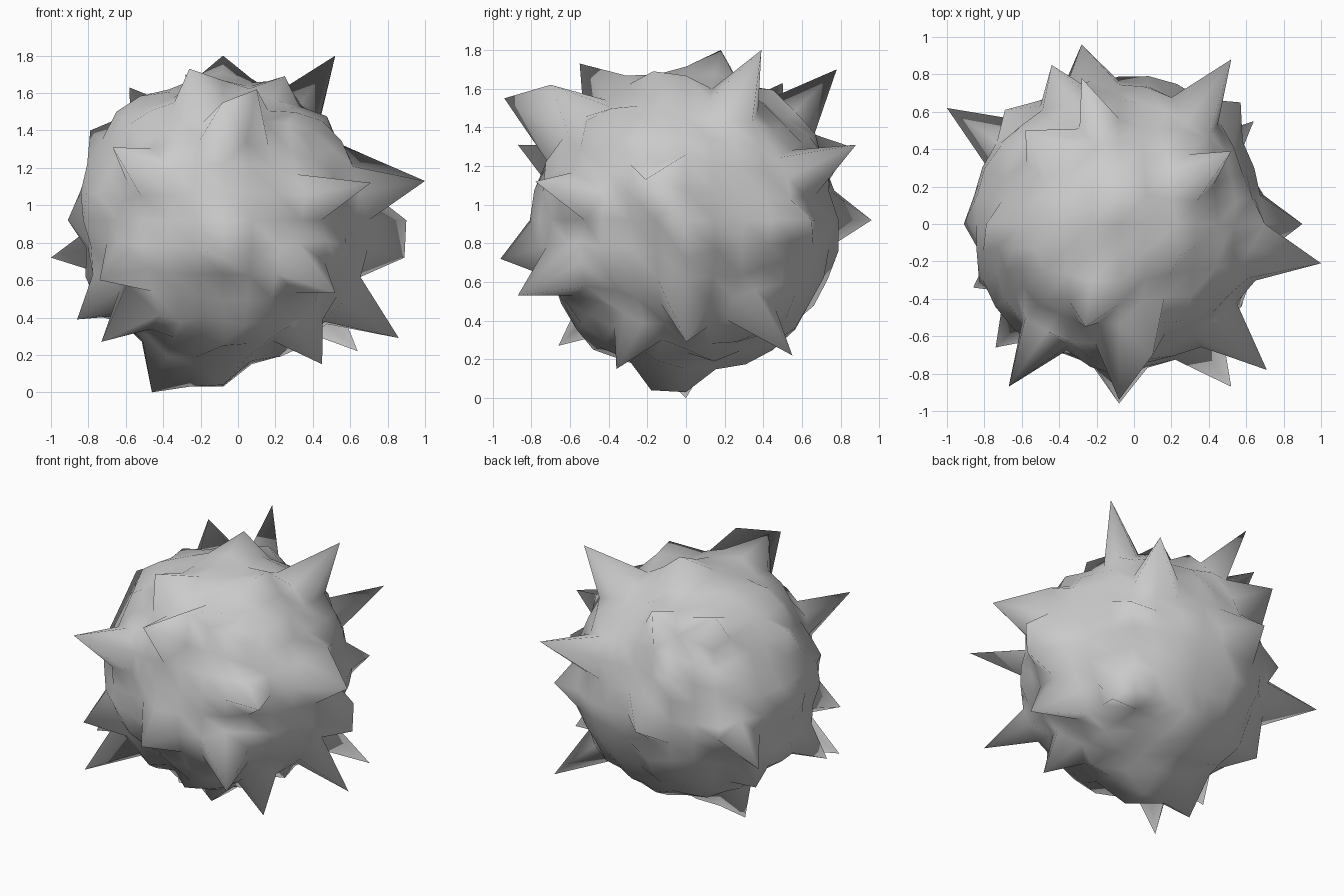
import bpy, bmesh, math, random
from mathutils import Vector

if "Cube" in bpy.data.objects:
    bpy.data.objects.remove(bpy.data.objects["Cube"])

random.seed(4)
CENTRE = Vector((-0.08, 0.0, 0.92))
BASE = 0.775

# Tips of the spikes and larger bumps
TIPS = [
    # upper side
    (-.08, .18, 1.8), (.52, .39, 1.8), (-.28, .78, 1.70), (-.26, -.55, 1.73),
    (.10, -.70, 1.62), (-.58, .50, 1.63), (.25, -.17, 1.69), (-.08, -.94, 1.55),
    (-.65, -.13, 1.50), (-.79, 0, 1.40),
    # around the middle
    (1.0, -.21, 1.13), (.90, 0, .92), (.89, 0, .72), (.70, 0, 1.26),
    (.52, .88, 1.31), (.71, -.78, 1.12), (-.67, -.87, 1.31), (-.44, .85, 1.30),
    (-.08, -.96, .72), (-.91, 0, .92), (-.28, .96, .92), (-1.0, .62, .72),
    (.57, .65, .92), (-.69, .61, .92), (.08, .79, .92),
    # lower side
    (.86, 0, .29), (.64, .55, .22), (.45, -.36, .15), (.52, -.87, .53),
    (-.73, -.66, .27), (-.74, -.66, .60), (-.86, -.34, .39), (-.76, .31, .41),
    (-.46, 0, 0), (-.26, 0, .03), (-.08, 0, .03), (-.08, -.18, .04), (-.08, -.48, .25),
]

# Cube grid rounded into a ball with evenly spaced angles
bm = bmesh.new()
bmesh.ops.create_cube(bm, size=2)
bmesh.ops.subdivide_edges(bm, edges=bm.edges[:], cuts=7, use_grid_fill=True)
dirs = {v: Vector([math.tan(c * math.pi / 4) for c in v.co]).normalized() for v in bm.verts}

# Slightly uneven skin
for v, d in dirs.items():
    v.co = CENTRE + d * (BASE + random.uniform(-0.035, 0.035))

# Pull the nearest grid point out to each tip
for tip in TIPS:
    t = Vector(tip)
    aim = (t - CENTRE).normalized()
    v = max(dirs, key=lambda k: dirs[k].dot(aim))
    v.co = t

bmesh.ops.recalc_face_normals(bm, faces=bm.faces[:])
for f in bm.faces:
    f.smooth = True
mesh = bpy.data.meshes.new("spiky_ball")
bm.to_mesh(mesh)
bm.free()
bpy.context.collection.objects.link(bpy.data.objects.new("spiky_ball", mesh))
